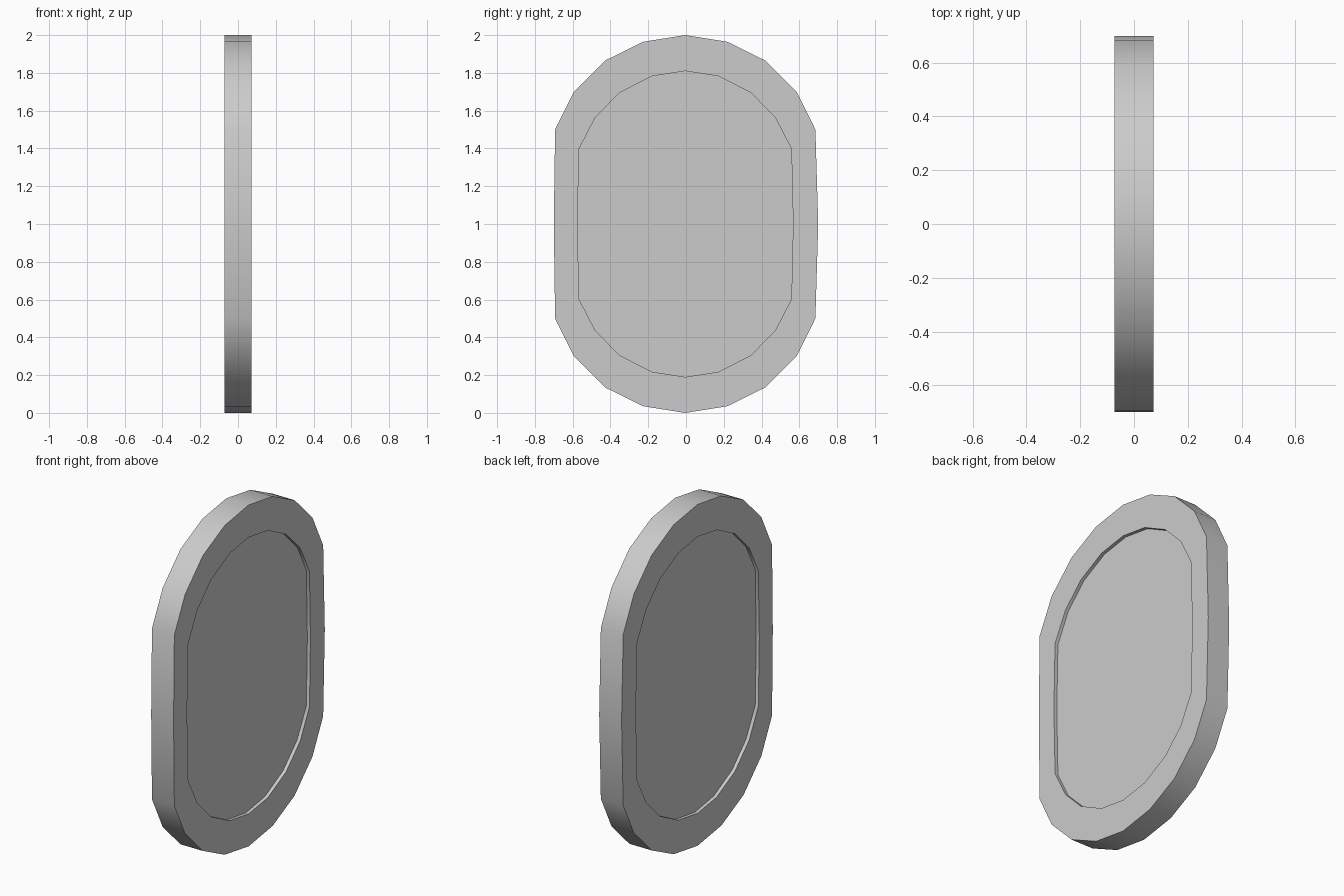
import bpy, bmesh, math

if "Cube" in bpy.data.objects:
    bpy.data.objects.remove(bpy.data.objects["Cube"])

HALF = 0.0725      # half thickness of the rim
RECESS = 0.02      # how far the panel sits back on both sides
SHIFT = -0.004     # outline sits slightly to one side

# Quarter outlines (y, height above the centre), top to widest point
OUTER = [(0, 1.0), (0.222, 0.965), (0.425, 0.865), (0.59, 0.70), (0.689, 0.50), (0.704, 0)]
INNER = [(0, 0.81), (0.178, 0.782), (0.347, 0.695), (0.476, 0.565), (0.562, 0.398), (0.571, 0)]


def full_loop(quarter):
    """Mirror a quarter outline into a closed loop around z = 1."""
    half = quarter + [(y, -z) for y, z in reversed(quarter[:-1])]
    loop = half + [(-y, z) for y, z in reversed(half[1:-1])]
    return [(max(-0.7, min(0.7, y + SHIFT)), z + 1) for y, z in loop]


def ring(bm, outline, x):
    return [bm.verts.new((x, y, z)) for y, z in outline]


def bridge(bm, a, b):
    for i in range(len(a)):
        j = (i + 1) % len(a)
        bm.faces.new((a[i], a[j], b[j], b[i]))


# Rim with a recessed panel on both faces
bm = bmesh.new()
outer, inner = full_loop(OUTER), full_loop(INNER)
rings = [ring(bm, inner, -HALF + RECESS), ring(bm, inner, -HALF), ring(bm, outer, -HALF),
         ring(bm, outer, HALF), ring(bm, inner, HALF), ring(bm, inner, HALF - RECESS)]
for a, b in zip(rings, rings[1:]):
    bridge(bm, a, b)
bm.faces.new(rings[0])
bm.faces.new(rings[-1])
bmesh.ops.recalc_face_normals(bm, faces=bm.faces)

mesh = bpy.data.meshes.new("rimmed_panel")
bm.to_mesh(mesh)
bm.free()
panel = bpy.data.objects.new("rimmed_panel", mesh)
bpy.context.collection.objects.link(panel)

# Smooth the rim edge, keep the borders crisp
bpy.context.view_layer.objects.active = panel
panel.select_set(True)
bpy.ops.object.shade_smooth_by_angle(angle=math.radians(30))
